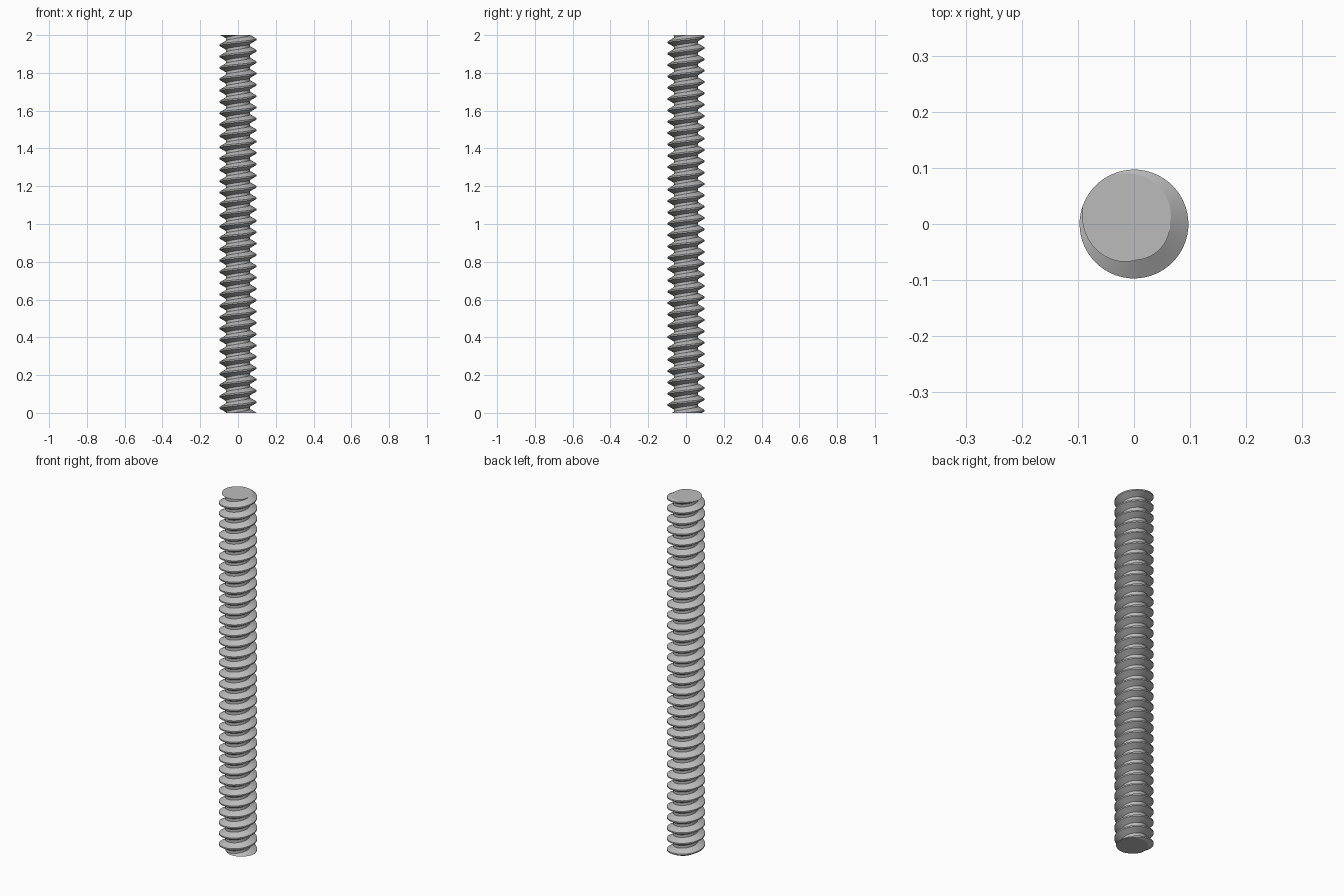
import bpy
from math import cos, sin, tau, radians

cube = bpy.data.objects.get("Cube")
if cube:
    bpy.data.objects.remove(cube, do_unlink=True)

LENGTH = 2.0
PITCH = 0.06
CREST_R, ROOT_R = 0.097, 0.0645
SIDES = 48                              # points around each cross-section
LAYERS = round(LENGTH / PITCH * SIDES)  # one twist step per layer
START = radians(18)                     # crest direction at the bottom


def thread_radius(k):
    """Crest flat of 1/8 pitch, straight flanks, root flat of 1/4 pitch."""
    away = min(k, SIDES - k) / SIDES
    t = (away - 1 / 16) / (3 / 8 - 1 / 16)
    return CREST_R + (ROOT_R - CREST_R) * min(max(t, 0), 1)


# Steel
steel = bpy.data.materials.new("light grey steel")
steel.use_nodes = True
colour = (0.5, 0.5, 0.5, 1)
steel.diffuse_color = colour
steel.node_tree.nodes["Principled BSDF"].inputs["Base Color"].default_value = colour

# Cross-section twisted up the length, so edges follow the helix
radii = [thread_radius(k) for k in range(SIDES)]
verts = []
for j in range(LAYERS + 1):
    z = LENGTH * j / LAYERS
    for k, r in enumerate(radii):
        a = START + tau * (k + j) / SIDES
        verts.append((r * cos(a), r * sin(a), z))

faces = []
for j in range(LAYERS):
    low, high = j * SIDES, (j + 1) * SIDES
    for k in range(SIDES):
        n = (k + 1) % SIDES
        faces.append((low + k, low + n, high + k))
        faces.append((low + n, high + n, high + k))

# Flat cut ends
faces.append(tuple(reversed(range(SIDES))))
faces.append(tuple(range(LAYERS * SIDES, (LAYERS + 1) * SIDES)))

mesh = bpy.data.meshes.new("threaded_rod")
mesh.from_pydata(verts, [], faces)
mesh.materials.append(steel)
rod = bpy.data.objects.new("threaded_rod", mesh)
bpy.context.collection.objects.link(rod)

# Smooth flanks with crisp crest, root and end edges
bpy.ops.object.select_all(action="DESELECT")
rod.select_set(True)
bpy.context.view_layer.objects.active = rod
bpy.ops.object.shade_smooth_by_angle(angle=radians(30))
